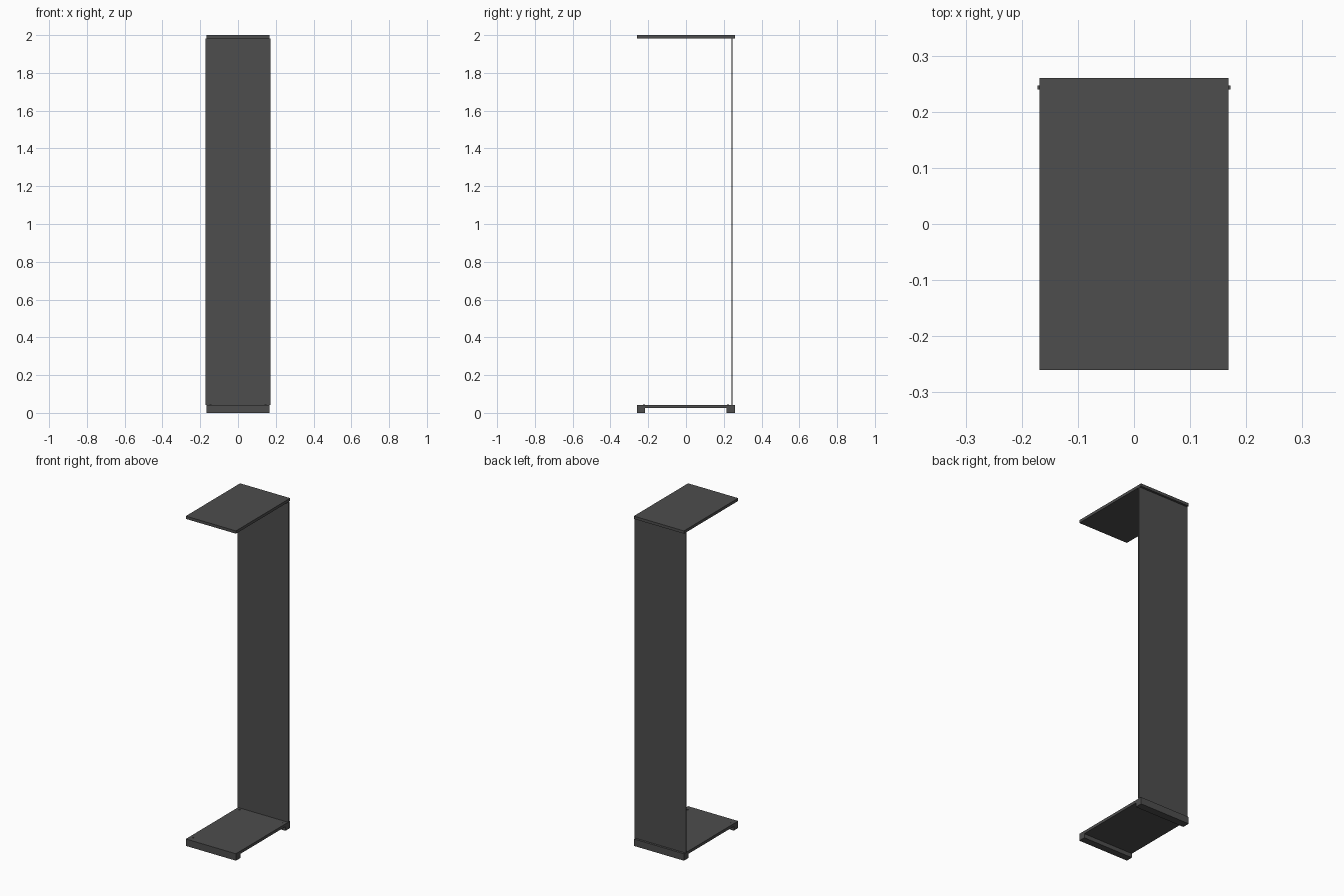
import bpy

if "Cube" in bpy.data.objects:
    bpy.data.objects.remove(bpy.data.objects["Cube"])

mat = bpy.data.materials.new("dark_grey")
mat.diffuse_color = (0.075, 0.075, 0.075, 1)
mat.use_nodes = True
mat.node_tree.nodes["Principled BSDF"].inputs["Base Color"].default_value = mat.diffuse_color


def finish(ob, name):
    ob.name = name
    ob.data.materials.append(mat)
    return ob


def box(name, x, y, z):
    bpy.ops.mesh.primitive_cube_add(
        size=1, location=[(a + b) / 2 for a, b in (x, y, z)])
    ob = bpy.context.object
    ob.scale = [b - a for a, b in (x, y, z)]
    bpy.ops.object.transform_apply(location=False, rotation=False, scale=True)
    return finish(ob, name)


def extruded(name, profile, half_width):
    # side profile in (y, z), extruded along x
    n = len(profile)
    verts = [(s * half_width, y, z) for s in (-1, 1) for y, z in profile]
    faces = [tuple(reversed(range(n))), tuple(range(n, 2 * n))]
    faces += [(i, (i + 1) % n, (i + 1) % n + n, i + n) for i in range(n)]
    me = bpy.data.meshes.new(name)
    me.from_pydata(verts, [], faces)
    ob = bpy.data.objects.new(name, me)
    bpy.context.collection.objects.link(ob)
    return finish(ob, name)


W, D = 0.168, 0.26

# Top shelf and thin back panel, slightly wider than the shelves
box("top_plate", (-W, W), (-D, D), (1.983, 2.0))
box("back_panel", (-0.172, 0.172), (0.24, 0.247), (0.042, 1.983))

# Base plate with its front and back foot rails
extruded("base", [(-D, 0), (-0.218, 0), (-0.218, 0.025), (0.215, 0.025),
                  (0.215, 0), (D, 0), (D, 0.042), (-D, 0.042)], W)

# Small screw heads at the corners of the base
for sx in (-1, 1):
    for sy in (-1, 1):
        bpy.ops.mesh.primitive_cylinder_add(
            vertices=16, radius=0.005, depth=0.002,
            location=(sx * 0.145, sy * 0.222, 0.0425))
        finish(bpy.context.object, "base_screw")
        bpy.ops.object.shade_smooth_by_angle()
